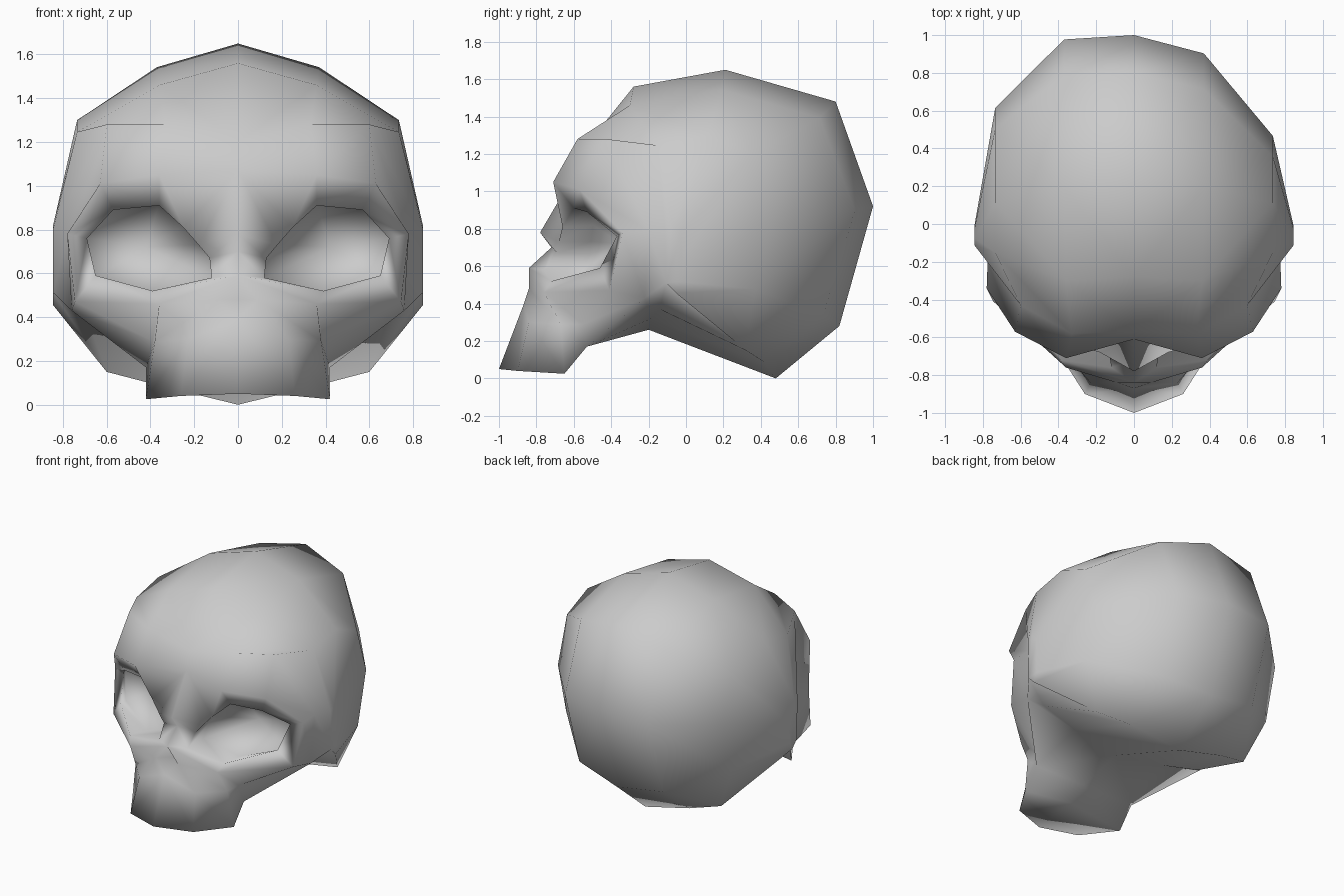
import bpy, bmesh

cube = bpy.data.objects.get("Cube")
if cube:
    bpy.data.objects.remove(cube, do_unlink=True)

bone = bpy.data.materials.new("bone_grey")
bone.use_nodes = True
bone.diffuse_color = (0.6, 0.6, 0.6, 1)
bone.node_tree.nodes["Principled BSDF"].inputs["Base Color"].default_value = (0.6, 0.6, 0.6, 1)

bm = bmesh.new()


def row(points):
    """Add a row of vertices."""
    return [bm.verts.new(p) for p in points]


def patch(*corners):
    """Add one face, dropping repeated corners."""
    bm.faces.new(list(dict.fromkeys(corners)))


def strip(first, second, closed=False):
    """Join two equally long rows of vertices."""
    count = len(first)
    for i in range(count if closed else count - 1):
        j = (i + 1) % count
        patch(first[i], first[j], second[j], second[i])


# Braincase: side profile from forehead over the back to the base,
# scaled down in slices towards the side; open towards the face
profile = [(-.28, 1.56), (.21, 1.65), (.80, 1.48), (1, .92), (.82, .28), (.48, 0), (-.2, .26)]
slices = [  # x, depth scale, height scale, depth offset, middle height
    (0, 1, 1, 0, .75),
    (.37, .94, .88, 0, .75),
    (.735, .54, .6, 0, .76),
    (.845, .08, .22, -.09, .62)]
rings = [row([(x, y * depth + offset, middle + (z - .75) * height) for y, z in profile])
         for x, depth, height, offset, middle in slices]
for first, second in zip(rings, rings[1:]):
    strip(first, second)
patch(*rings[-1])
# Temple dip and the wider base
rings[1][0].co = (.36, -.30, 1.46)
rings[2][5].co = (.6, .38, .15)
rings[2][6].co = (.68, -.14, .37)

# Face: rows round the eye socket
opening = row([(.25, -.66, .81), (.36, -.60, .91), (.57, -.53, .89), (.69, -.37, .76),
               (.65, -.46, .59), (.39, -.72, .52), (.12, -.76, .58), (.13, -.69, .67),
               (.18, -.68, .73)])
rim = row([(0, -.61, 1.07), (.36, -.71, 1.05), (.63, -.57, 1.01), (.78, -.34, .78),
           (.745, -.41, .47), (.36, -.76, .46), (0, -.84, .59), (0, -.72, .70),
           (0, -.78, .78)])
skirt = row([(0, -.57, 1.20), (.33, -.58, 1.28), (.6, -.43, 1.28),
             (.775, -.2, .79), (.76, -.22, .43), (.39, -.55, .29)])
strip(opening, rim, closed=True)
strip(rim[:6], skirt)

# Hollow socket, a little wider than its opening
floor = row([(.4 + (v.co.x - .4) * 1.06, v.co.y * .6 - .1, .71 + (v.co.z - .71) * 1.1)
             for v in opening])
strip(opening, floor, closed=True)
hub, = row([(.42, -.35, .72)])
for i in range(len(floor)):
    patch(floor[i - 1], floor[i], hub)

# Nostril, muzzle and palate
tip, cheek = rim[6], rim[5]
nostril, lip, flare = row([(0, -.76, .48), (0, -.87, .39), (.09, -.84, .48)])
gum, jowl = row([(.23, -.84, .3), (.38, -.67, .29)])
front, side, corner, back = row([(0, -1, .05), (.26, -.9, .04), (.42, -.65, .025), (.42, -.53, .17)])
palate, throat = row([(0, -.68, .1), (0, -.53, .17)])
patch(tip, nostril, flare)
patch(tip, flare, cheek)
patch(nostril, lip, flare)
patch(lip, gum, flare)
patch(lip, front, side, gum)
patch(flare, gum, jowl, cheek)
patch(gum, side, corner, jowl)
patch(cheek, jowl, skirt[5])
patch(jowl, corner, back, skirt[5])
patch(front, palate, side)
patch(side, palate, corner)
patch(corner, palate, throat, back)

# Temples, cheeks and throat run back into the braincase
border = [ring[0] for ring in rings] + [ring[-1] for ring in reversed(rings)]
strip(skirt[:5] + [skirt[4], back, throat], border)
patch(skirt[4], skirt[5], back)

# Other half, then the slightly skewed back of the head
bmesh.ops.mirror(bm, geom=bm.verts[:] + bm.edges[:] + bm.faces[:], axis='X', merge_dist=.001)
bmesh.ops.remove_doubles(bm, verts=bm.verts, dist=.001)
for vert in bm.verts:
    if vert.co.y > .3:
        vert.co.y -= .1 * vert.co.x
bmesh.ops.recalc_face_normals(bm, faces=bm.faces)
for face in bm.faces:
    face.smooth = True

mesh = bpy.data.meshes.new("skull")
bm.to_mesh(mesh)
bm.free()
mesh.materials.append(bone)
bpy.context.collection.objects.link(bpy.data.objects.new("skull", mesh))
